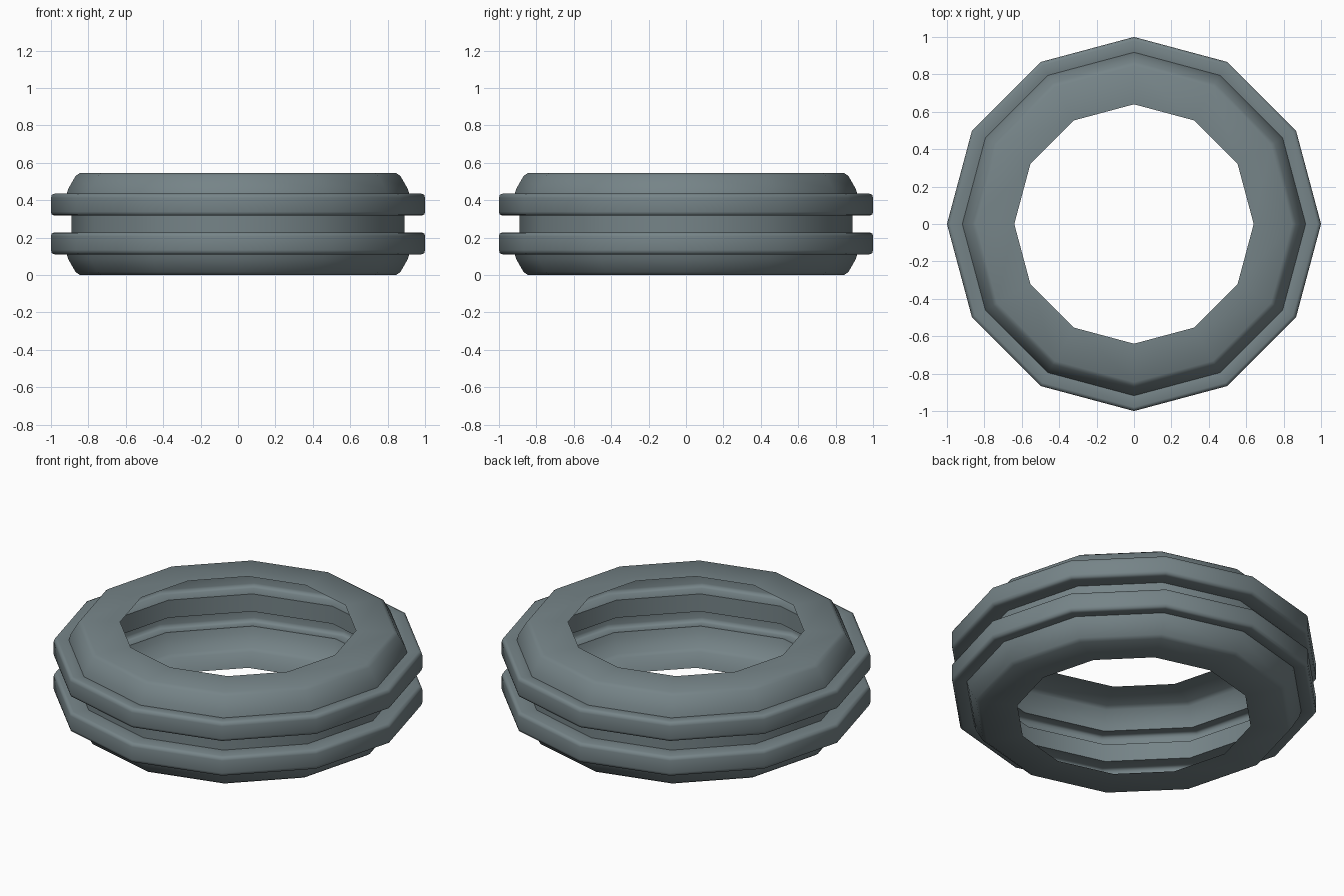
import bpy
import bmesh
from math import cos, sin, tau, radians

cube = bpy.data.objects.get("Cube")
if cube:
    bpy.data.objects.remove(cube, do_unlink=True)

SIDES = 12
HEIGHT = 0.545

# Material
rubber = bpy.data.materials.new("slate grey")
rubber.use_nodes = True
colour = (0.18, 0.23, 0.245, 1)
rubber.diffuse_color = colour
bsdf = next(n for n in rubber.node_tree.nodes if n.type == 'BSDF_PRINCIPLED')
bsdf.inputs["Base Color"].default_value = colour

# Upper half of the section (radius, z): side wall, shoulder, tread rib, groove
upper = [(0.64, HEIGHT), (0.845, HEIGHT), (0.868, 0.53), (0.908, 0.46),
         (0.918, 0.425), (0.98, 0.435), (0.996, 0.428), (1.0, 0.412),
         (1.0, 0.338), (0.996, 0.324), (0.98, 0.317), (0.89, 0.325)]
profile = upper + [(r, HEIGHT - z) for r, z in reversed(upper)]


def lathe(name, section, sides, material):
    """Turn an open section about z into a hollow, open-centred shell."""
    bm = bmesh.new()
    rings = []
    for i in range(sides):
        a = tau * i / sides
        rings.append([bm.verts.new((r * cos(a), r * sin(a), z)) for r, z in section])
    for i, ring in enumerate(rings):
        following = rings[(i + 1) % sides]
        for k in range(len(section) - 1):
            bm.faces.new((ring[k], ring[k + 1], following[k + 1], following[k]))
    mesh = bpy.data.meshes.new(name)
    bm.to_mesh(mesh)
    bm.free()
    mesh.materials.append(material)
    obj = bpy.data.objects.new(name, mesh)
    bpy.context.collection.objects.link(obj)
    return obj


# Hollow tyre shell, smooth around the ring with sharp rib steps
tyre = lathe("tyre_shell", profile, SIDES, rubber)
bpy.ops.object.select_all(action='DESELECT')
tyre.select_set(True)
bpy.context.view_layer.objects.active = tyre
bpy.ops.object.shade_smooth_by_angle(angle=radians(55))
